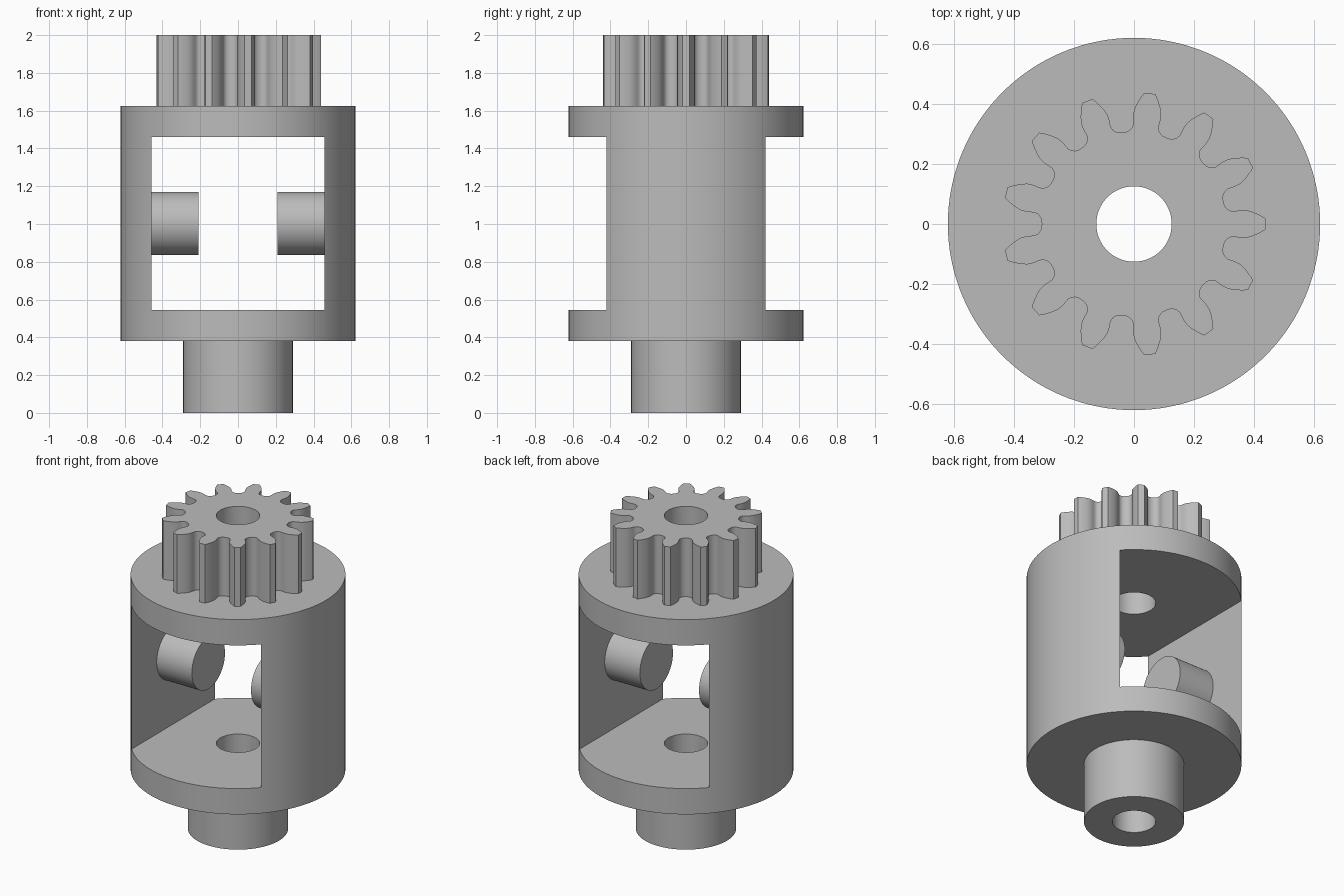
import bpy, bmesh, math
from math import cos, sin, radians, pi
from mathutils import Matrix

if "Cube" in bpy.data.objects:
    bpy.data.objects.remove(bpy.data.objects["Cube"])

# Single grey finish
grey = bpy.data.materials.new("plain grey")
grey.use_nodes = True
colour = (0.5, 0.5, 0.5, 1)
grey.diffuse_color = colour
grey.node_tree.nodes["Principled BSDF"].inputs["Base Color"].default_value = colour


def finish(name, bm):
    bmesh.ops.recalc_face_normals(bm, faces=bm.faces)
    mesh = bpy.data.meshes.new(name)
    bm.to_mesh(mesh)
    bm.free()
    mesh.materials.append(grey)
    obj = bpy.data.objects.new(name, mesh)
    bpy.context.collection.objects.link(obj)
    return obj


def prism(name, outline, z0, z1):
    """Extrude a flat outline upwards."""
    bm = bmesh.new()
    face = bm.faces.new([bm.verts.new((x, y, z0)) for x, y in outline])
    new = bmesh.ops.extrude_face_region(bm, geom=[face])["geom"]
    verts = [v for v in new if isinstance(v, bmesh.types.BMVert)]
    bmesh.ops.translate(bm, verts=verts, vec=(0, 0, z1 - z0))
    return finish(name, bm)


def circle(radius, n=128):
    return [(radius * cos(2 * pi * i / n), radius * sin(2 * pi * i / n)) for i in range(n)]


def activate(obj):
    bpy.ops.object.select_all(action="DESELECT")
    obj.select_set(True)
    bpy.context.view_layer.objects.active = obj


def cut(obj, cutter):
    activate(obj)
    mod = obj.modifiers.new("cut", "BOOLEAN")
    mod.operation = "DIFFERENCE"
    mod.solver = "EXACT"
    mod.object = cutter
    bpy.ops.object.modifier_apply(modifier=mod.name)


# Spur gear outline: (radius, half angle) down one tooth flank, mirrored and repeated
TEETH = 13
flank = [(0.44, 2.4), (0.43, 3.3), (0.42, 4.14), (0.40, 5.7), (0.381, 6.9), (0.36, 7.4),
         (0.345, 7.3), (0.333, 7.3), (0.322, 8.1), (0.314, 9.6), (0.309, 11.6)]
tooth = [(r, -a) for r, a in reversed(flank)] + flank + [(0.308, 180 / TEETH)]
gear_outline = []
for i in range(TEETH):
    for r, a in tooth:
        t = radians(a + 360 * i / TEETH)
        gear_outline.append((r * cos(t), r * sin(t)))

# Main parts
housing = prism("housing", circle(0.622), 0.38, 1.625)
hub = prism("lower_hub", circle(0.29), 0, 0.38)
gear = prism("spur_gear", gear_outline, 1.625, 2.0)

# Window through the housing, front to back
w = 0.458
window = prism("window_cutter", [(-w, -1), (w, -1), (w, 1), (-w, 1)], 0.545, 1.46)
cut(housing, window)

# Bore through everything
bore = prism("bore_cutter", circle(0.126, 64), -0.1, 2.1)
for part in (housing, hub, gear):
    cut(part, bore)
for helper in (window, bore):
    bpy.data.objects.remove(helper)

# Two facing pins on the inner walls
pins = []
for side, name in ((1, "left_pin"), (-1, "right_pin")):
    bm = bmesh.new()
    place = Matrix.Translation((side * 0.334, 0, 1.003)) @ Matrix.Rotation(pi / 2, 4, "Y")
    bmesh.ops.create_cone(bm, cap_ends=True, segments=64, radius1=0.167, radius2=0.167,
                          depth=0.25, matrix=place)
    pins.append(finish(name, bm))

for part in [housing, hub, gear] + pins:
    activate(part)
    bpy.ops.object.shade_smooth_by_angle(angle=radians(25))
